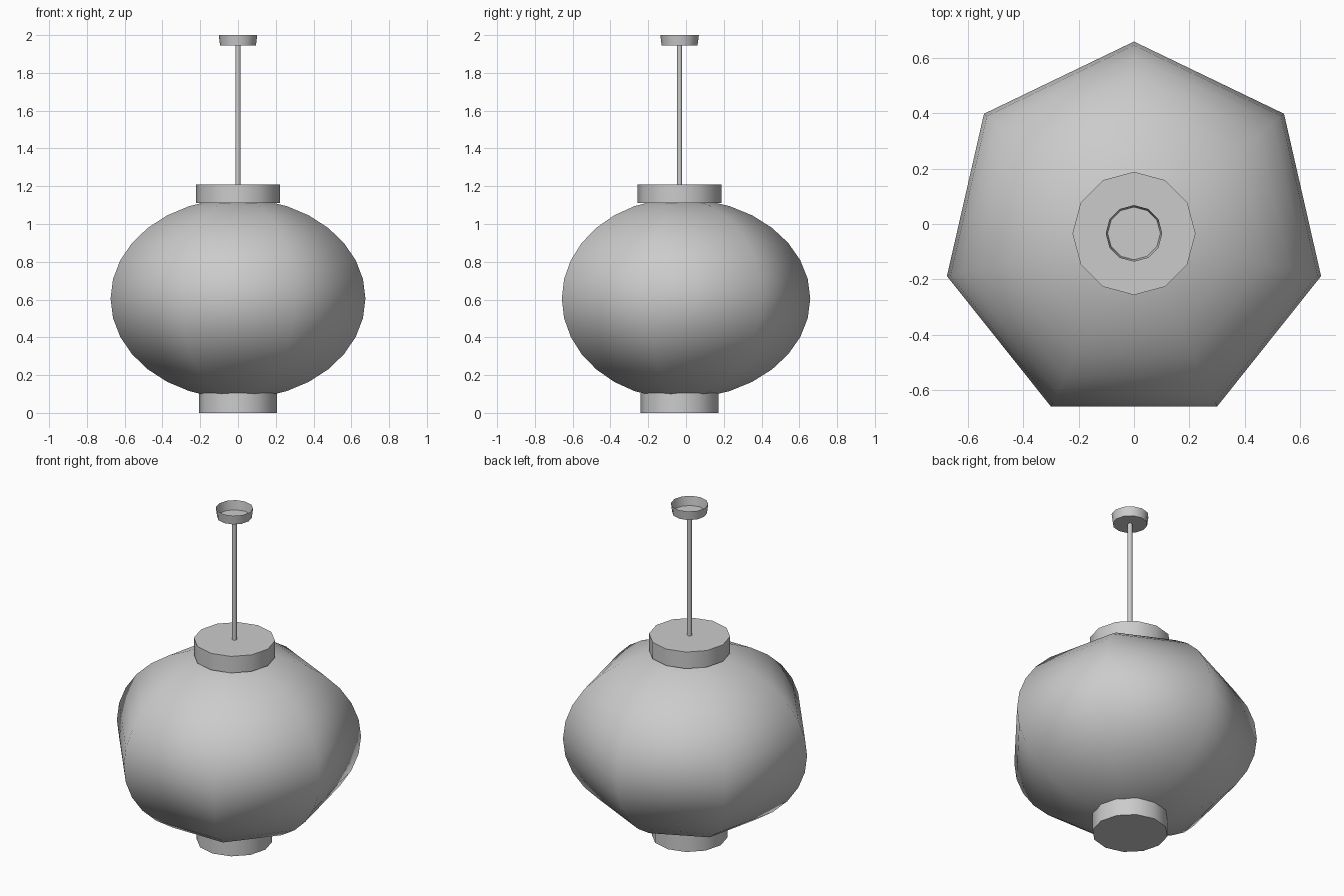
import bpy, math

if "Cube" in bpy.data.objects:
    bpy.data.objects.remove(bpy.data.objects["Cube"], do_unlink=True)

CENTRE_Y = -0.034

grey = bpy.data.materials.new("plain grey")
grey.use_nodes = True
colour = (0.6, 0.6, 0.6, 1)
grey.diffuse_color = colour
grey.node_tree.nodes["Principled BSDF"].inputs["Base Color"].default_value = colour


def revolve(name, profile, sides, turn=0.0, close_top=True, smooth_angle=40):
    """Spin (radius, height) rings, listed bottom to top, into a solid."""
    verts, faces = [], []
    for radius, z in profile:
        for i in range(sides):
            a = math.tau * i / sides + turn
            verts.append((radius * math.cos(a), CENTRE_Y + radius * math.sin(a), z))
    for r in range(len(profile) - 1):
        for i in range(sides):
            j = (i + 1) % sides
            a, b = r * sides, (r + 1) * sides
            faces.append((a + i, a + j, b + j, b + i))
    faces.append(tuple(reversed(range(sides))))
    if close_top:
        faces.append(tuple(range(len(verts) - sides, len(verts))))
    mesh = bpy.data.meshes.new(name)
    mesh.from_pydata(verts, [], faces)
    mesh.materials.append(grey)
    obj = bpy.data.objects.new(name, mesh)
    bpy.context.collection.objects.link(obj)
    bpy.ops.object.select_all(action="DESELECT")
    obj.select_set(True)
    bpy.context.view_layer.objects.active = obj
    bpy.ops.object.shade_smooth_by_angle(angle=math.radians(smooth_angle))
    return obj


# Seven-sided paper shade with a rounded profile, one corner at the back
RINGS = 16
shade_profile = []
for k in range(1, RINGS):
    t = math.pi * (k / RINGS - 0.5)
    shade_profile.append((0.692 * math.cos(t), 0.605 + 0.53 * math.sin(t)))
revolve("lantern_shade", shade_profile, 7, turn=math.pi / 2, smooth_angle=80)

# Collars at both ends of the shade
revolve("bottom_collar", [(0.207, 0), (0.207, 0.105)], 12)
revolve("top_collar", [(0.222, 1.11), (0.222, 1.21)], 12)

# Hanging rod and open ceiling cup
revolve("hanging_rod", [(0.0135, 1.2), (0.0135, 1.948)], 12)
revolve("ceiling_cup", [(0.095, 1.945), (0.102, 2.0)], 12, close_top=False)
